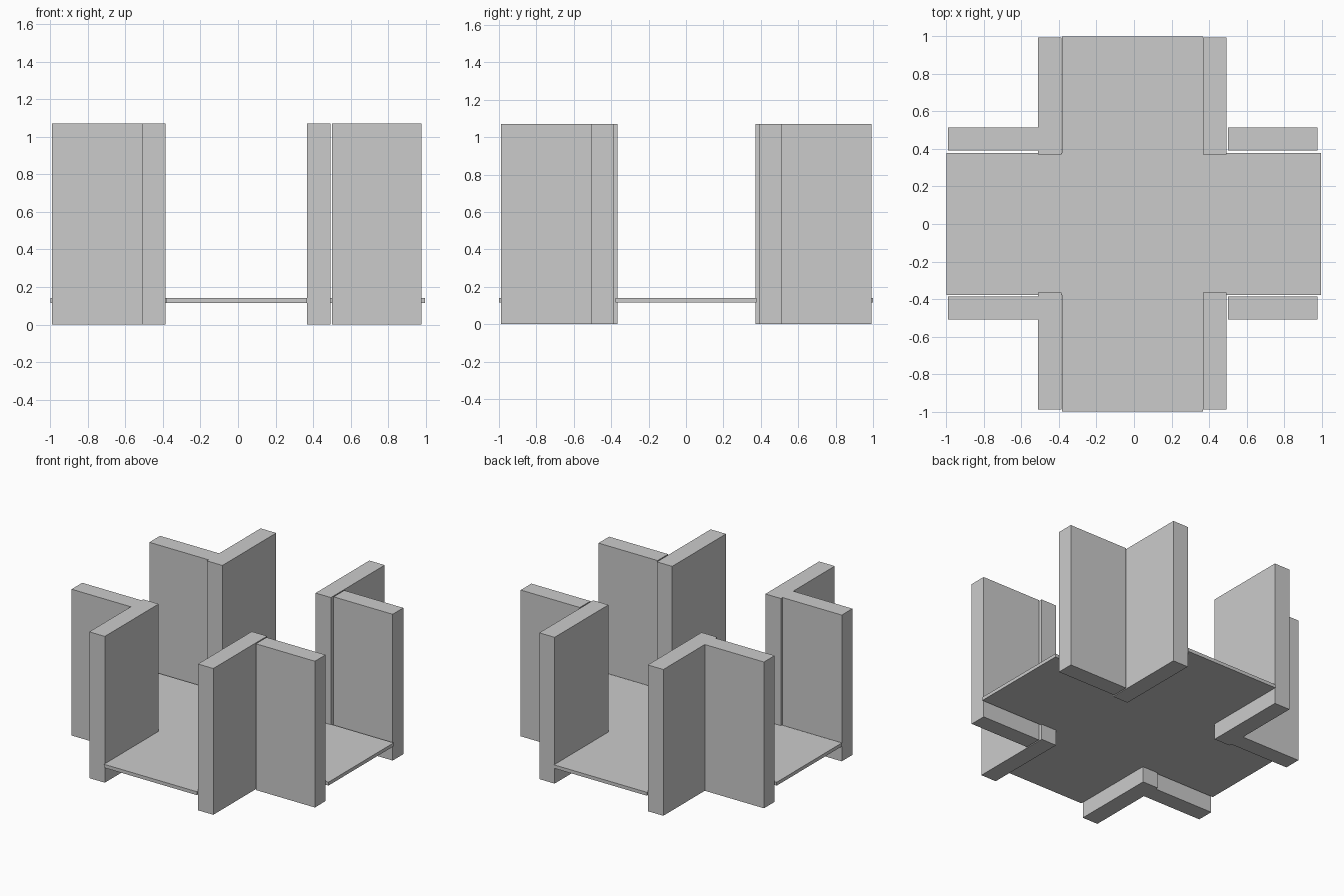
import bpy, bmesh

if "Cube" in bpy.data.objects:
    bpy.data.objects.remove(bpy.data.objects["Cube"])

HEIGHT = 1.07


def prism(name, outline, z0, z1):
    """Extrude a flat outline from z0 up to z1."""
    bm = bmesh.new()
    base = bm.faces.new([bm.verts.new((x, y, z0)) for x, y in outline])
    top = bmesh.ops.extrude_face_region(bm, geom=[base])["geom"]
    verts = [v for v in top if isinstance(v, bmesh.types.BMVert)]
    bmesh.ops.translate(bm, verts=verts, vec=(0, 0, z1 - z0))
    bmesh.ops.recalc_face_normals(bm, faces=bm.faces)
    mesh = bpy.data.meshes.new(name)
    bm.to_mesh(mesh)
    bm.free()
    obj = bpy.data.objects.new(name, mesh)
    bpy.context.collection.objects.link(obj)
    return obj


def wall(name, xs, ys):
    (x0, x1), (y0, y1) = xs, ys
    return prism(name, [(x0, y0), (x1, y0), (x1, y1), (x0, y1)], 0, HEIGHT)


# Cross-shaped floor slab of the corridor junction
L, R, F, B = -0.384, 0.368, -0.377, 0.377
prism("cross_floor", [
    (L, -1), (R, -1), (R, F), (0.996, F), (0.996, B), (R, B),
    (R, 1), (L, 1), (L, B), (-0.998, B), (-0.998, F), (L, F)], 0.115, 0.14)

# Walls beside the front and back arms, then walls beside the side arms
long_x = {"left": (-0.512, -0.386), "right": (0.368, 0.492)}
long_y = {"front": (-0.988, -0.366), "back": (0.371, 0.993)}
side_x = {"left": (-0.991, -0.512), "right": (0.50, 0.978)}
side_y = {"front": (-0.508, -0.385), "back": (0.391, 0.514)}
for end in ("front", "back"):
    for side in ("left", "right"):
        wall(f"{end}_arm_{side}_wall", long_x[side], long_y[end])
        wall(f"{side}_arm_{end}_wall", side_x[side], side_y[end])
